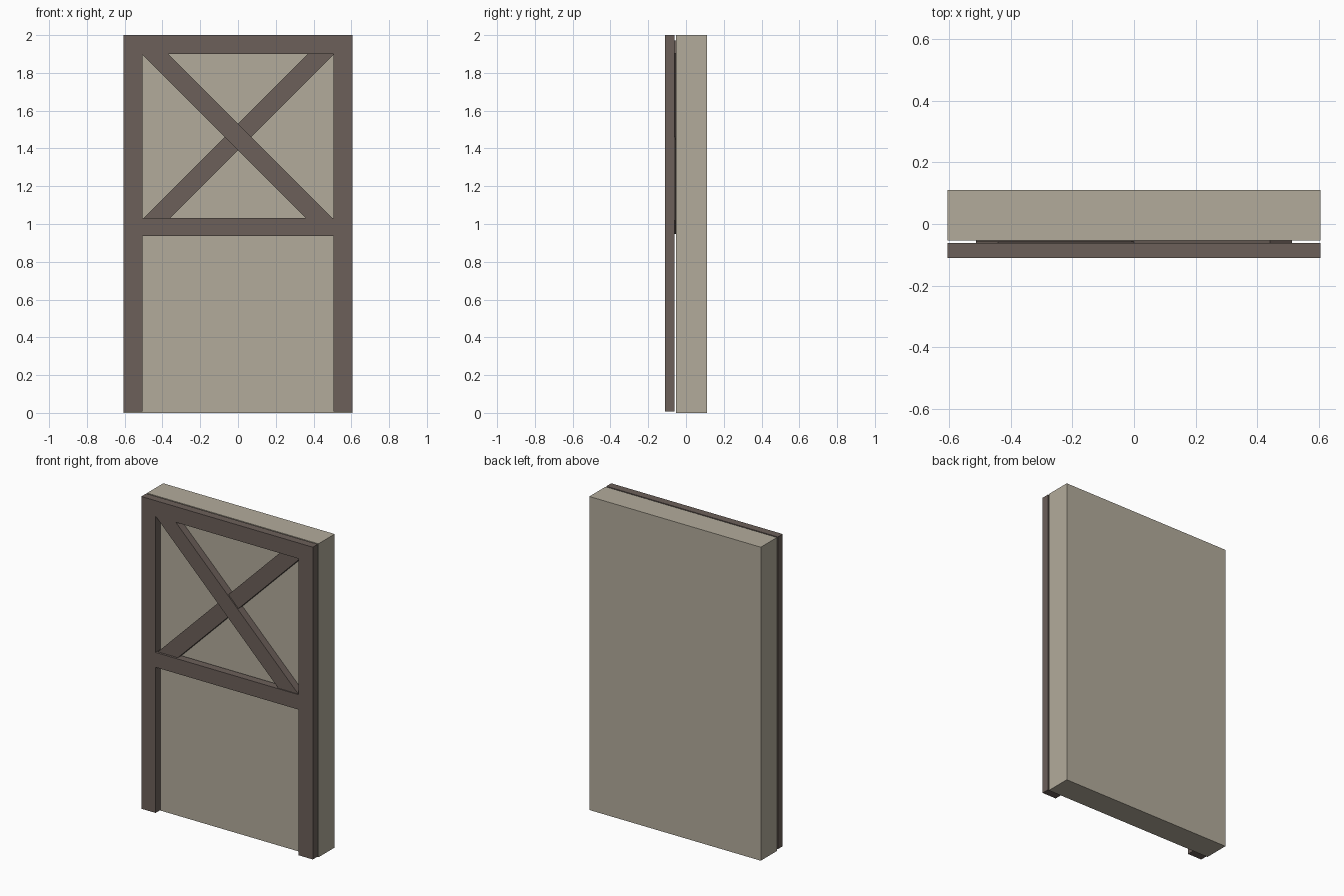
import bpy
import math

if "Cube" in bpy.data.objects:
    bpy.data.objects.remove(bpy.data.objects["Cube"])


def material(name, rgb):
    m = bpy.data.materials.new(name)
    m.diffuse_color = (*rgb, 1.0)
    m.use_nodes = True
    m.node_tree.nodes["Principled BSDF"].inputs["Base Color"].default_value = m.diffuse_color
    return m


PANEL = material("pale_stone", (0.45, 0.41, 0.33))
WOOD = material("dark_wood", (0.15, 0.117, 0.102))


def box(name, lo, hi, mat, angle=0.0):
    """Box between two corners, optionally turned about its own y axis."""
    centre = [(a + b) / 2 for a, b in zip(lo, hi)]
    bpy.ops.mesh.primitive_cube_add(size=1, location=centre)
    o = bpy.context.object
    o.name = name
    o.scale = [b - a for a, b in zip(lo, hi)]
    bpy.ops.object.transform_apply(location=False, rotation=False, scale=True)
    o.rotation_euler = (0, angle, 0)
    o.data.materials.append(mat)
    return o


W = 0.605                     # half width
FRONT, BACK = -0.11, -0.061   # timber depth range

# Wall panel
box("wall_panel", (-W, -0.053, 0), (W, 0.11, 2.0), PANEL)

# Posts on both sides
for side, x in (("left", -W), ("right", W - 0.1)):
    box(side + "_post", (x, FRONT, 0.008), (x + 0.1, BACK, 1.9), WOOD)

# Top beam and middle rail
box("top_beam", (-W, FRONT, 1.9), (W, BACK, 2.0), WOOD)
box("middle_rail", (-W + 0.1, FRONT, 0.937), (W - 0.1, BACK, 1.032), WOOD)

# Crossed braces, one slightly in front of the other
HALF, ZC = 0.675, 1.46
for name, y0, y1, ang in (("falling_brace", -0.104, -0.056, 45),
                          ("rising_brace", -0.096, -0.054, -45)):
    box(name, (-HALF, y0, ZC - 0.05), (HALF, y1, ZC + 0.05), WOOD, math.radians(ang))
